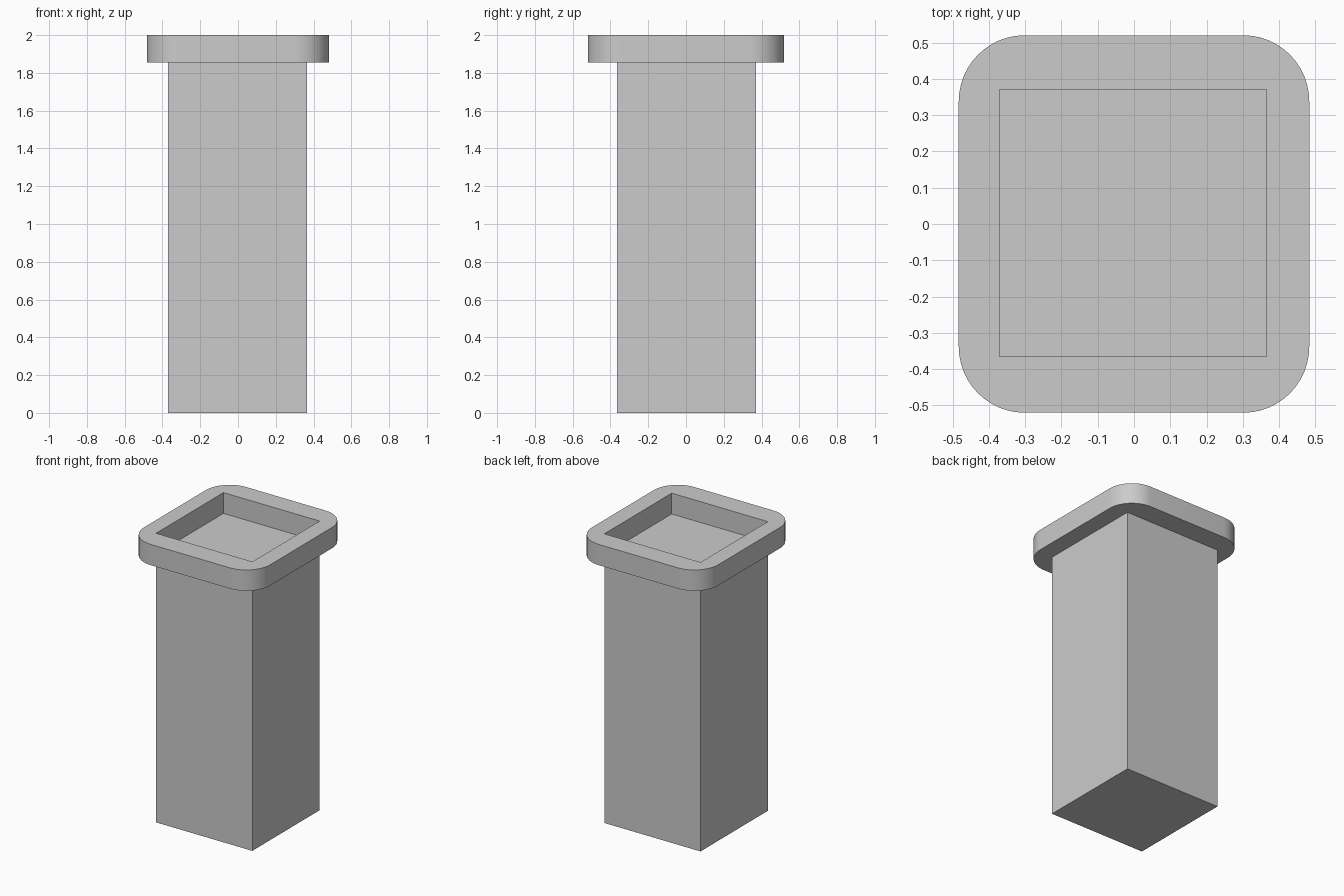
import bpy
import bmesh
from math import cos, sin, pi

cube = bpy.data.objects.get("Cube")
if cube:
    bpy.data.objects.remove(cube, do_unlink=True)

HEIGHT, RIM_BASE = 2.0, 1.856
RIM_X, RIM_Y, RADIUS = 0.483, 0.52, 0.182
HALF = 0.368               # half width of the column and of the opening
OFF_X, OFF_Y = -0.003, 0.003
SEGMENTS = 12
CORNERS = [(1, 1), (-1, 1), (-1, -1), (1, -1)]

grey = bpy.data.materials.new("light grey")
grey.use_nodes = True
colour = (0.6, 0.6, 0.6, 1)
grey.diffuse_color = colour
grey.node_tree.nodes["Principled BSDF"].inputs["Base Color"].default_value = colour


def make_object(name, bm):
    bmesh.ops.recalc_face_normals(bm, faces=bm.faces)
    mesh = bpy.data.meshes.new(name)
    bm.to_mesh(mesh)
    bm.free()
    mesh.materials.append(grey)
    obj = bpy.data.objects.new(name, mesh)
    bpy.context.collection.objects.link(obj)
    return obj


# Square column, whose top is the floor of the recess
bm = bmesh.new()
base = bm.faces.new([bm.verts.new((OFF_X + sx * HALF, OFF_Y + sy * HALF, 0))
                     for sx, sy in CORNERS])
top = bmesh.ops.extrude_face_region(bm, geom=[base], use_keep_orig=True)
bmesh.ops.translate(bm, vec=(0, 0, RIM_BASE),
                    verts=[v for v in top["geom"] if isinstance(v, bmesh.types.BMVert)])
make_object("column", bm)

# Rounded rim with a square opening: flat ring, then extruded upward
bm = bmesh.new()
arcs, inner = [], []
for i, (sx, sy) in enumerate(CORNERS):
    angles = [(i + k / SEGMENTS) * pi / 2 for k in range(SEGMENTS + 1)]
    arcs.append([bm.verts.new((sx * (RIM_X - RADIUS) + RADIUS * cos(a),
                               sy * (RIM_Y - RADIUS) + RADIUS * sin(a), RIM_BASE))
                 for a in angles])
    inner.append(bm.verts.new((OFF_X + sx * HALF, OFF_Y + sy * HALF, RIM_BASE)))
for i in range(4):
    j = (i + 1) % 4
    for a, b in zip(arcs[i], arcs[i][1:]):
        bm.faces.new((a, b, inner[i]))
    bm.faces.new((arcs[i][-1], arcs[j][0], inner[j], inner[i]))
top = bmesh.ops.extrude_face_region(bm, geom=bm.faces[:], use_keep_orig=True)
bmesh.ops.translate(bm, vec=(0, 0, HEIGHT - RIM_BASE),
                    verts=[v for v in top["geom"] if isinstance(v, bmesh.types.BMVert)])
rim = make_object("rim", bm)

# Smooth the rounded corners, keep the other edges sharp
bpy.ops.object.select_all(action="DESELECT")
rim.select_set(True)
bpy.context.view_layer.objects.active = rim
bpy.ops.object.shade_smooth_by_angle(angle=pi / 6)
